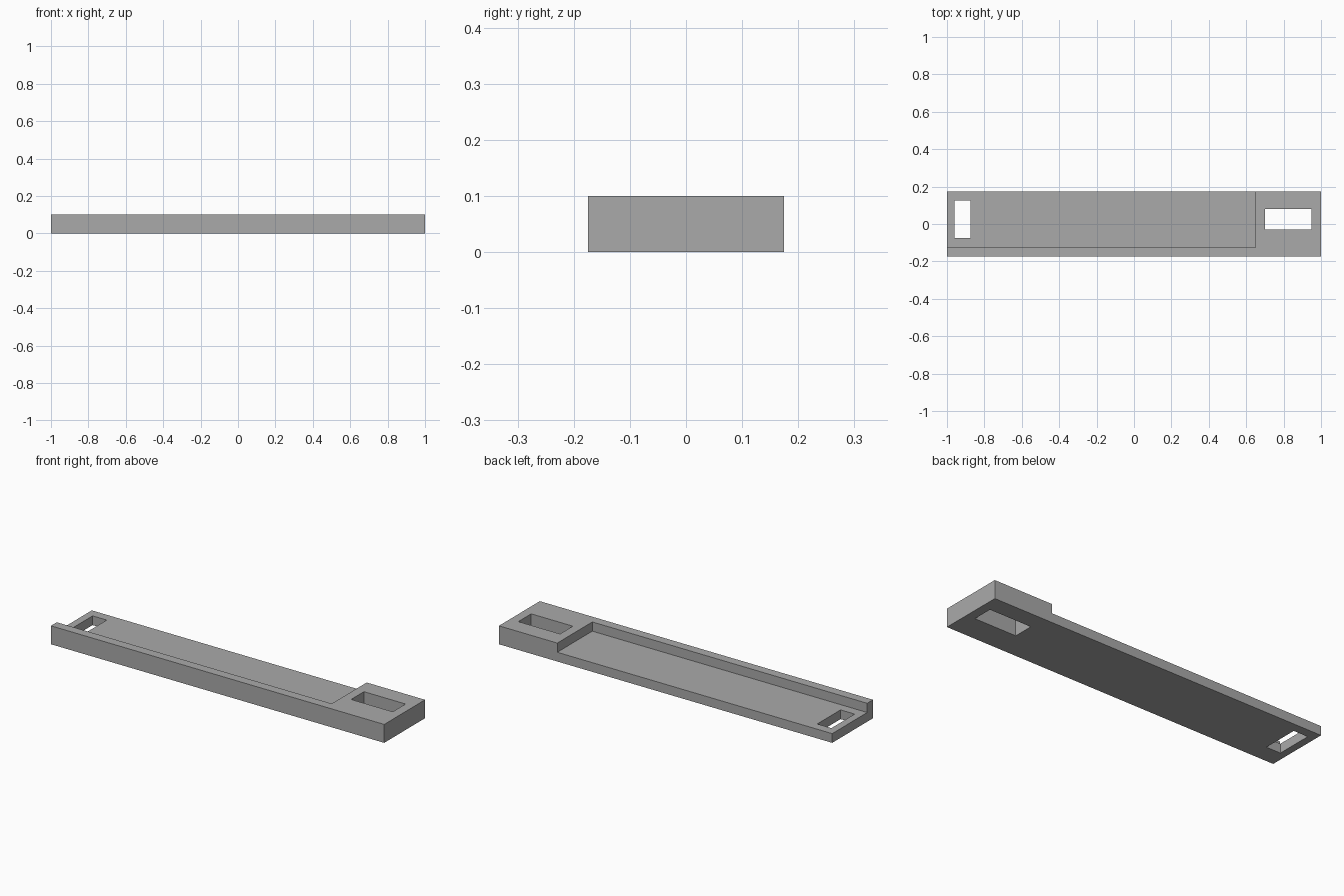
import bpy

if "Cube" in bpy.data.objects:
    bpy.data.objects.remove(bpy.data.objects["Cube"], do_unlink=True)

grey = bpy.data.materials.new("plain grey")
grey.use_nodes = True
colour = (0.4, 0.4, 0.4, 1)
grey.diffuse_color = colour
grey.node_tree.nodes["Principled BSDF"].inputs["Base Color"].default_value = colour


def box(name, x, y, z):
    """Box from (low, high) ranges on each axis."""
    spans = (x, y, z)
    bpy.ops.mesh.primitive_cube_add(size=1, location=[(a + b) / 2 for a, b in spans])
    obj = bpy.context.object
    obj.name = name
    obj.scale = [b - a for a, b in spans]
    bpy.ops.object.transform_apply(location=False, rotation=False, scale=True)
    obj.data.materials.append(grey)
    return obj


def cut(target, cutter):
    """Subtract the cutter and remove it."""
    mod = target.modifiers.new("cut", "BOOLEAN")
    mod.operation = "DIFFERENCE"
    mod.solver = "EXACT"
    mod.object = cutter
    bpy.context.view_layer.objects.active = target
    bpy.ops.object.modifier_apply(modifier=mod.name)
    bpy.data.objects.remove(cutter, do_unlink=True)


# Solid bar
bar = box("slotted_bar", (-1, 1), (-0.175, 0.175), (0, 0.1))

# Long recess, open at the back and at the right end, leaving a front lip
cut(bar, box("recess_cutter", (-1.2, 0.65), (-0.125, 0.4), (0.05, 0.3)))

# Slots through the thin and thick ends
cut(bar, box("thin_end_slot_cutter", (-0.96, -0.875), (-0.075, 0.125), (-0.1, 0.2)))
cut(bar, box("thick_end_slot_cutter", (0.7, 0.95), (-0.03, 0.08), (-0.1, 0.2)))
